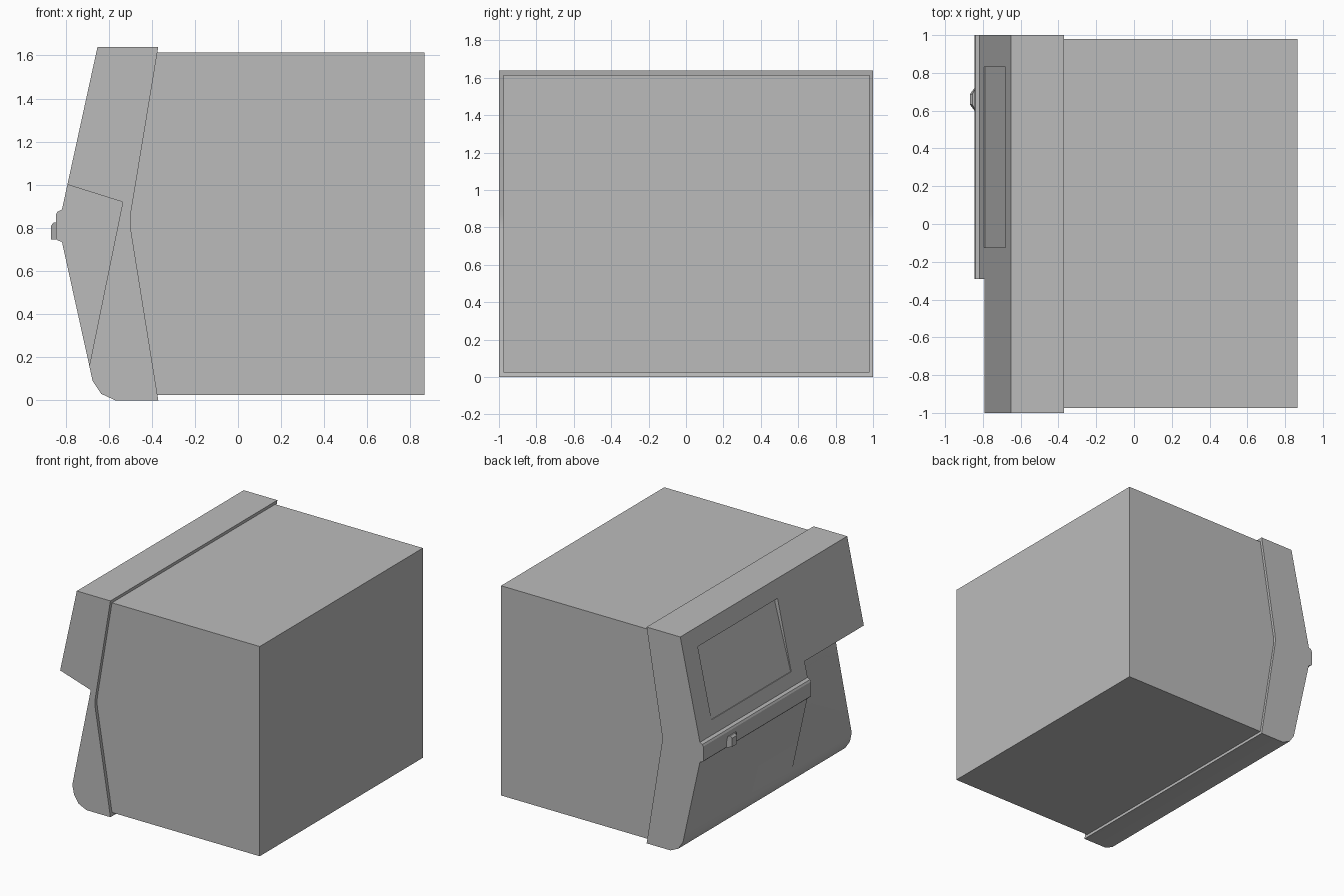
import bpy, bmesh
from math import radians

cube = bpy.data.objects.get("Cube")
if cube:
    bpy.data.objects.remove(cube, do_unlink=True)

grey = bpy.data.materials.new("plain_grey")
grey.use_nodes = True
GREY = (0.5, 0.5, 0.5, 1)
grey.diffuse_color = GREY
grey.node_tree.nodes["Principled BSDF"].inputs["Base Color"].default_value = GREY


def prism(name, profile, y0, y1):
    """Extrude an (x, z) outline along y."""
    bm = bmesh.new()
    face = bm.faces.new([bm.verts.new((x, y0, z)) for x, z in profile])
    ext = bmesh.ops.extrude_face_region(bm, geom=[face])["geom"]
    for v in ext:
        if isinstance(v, bmesh.types.BMVert):
            v.co.y = y1
    bmesh.ops.recalc_face_normals(bm, faces=bm.faces)
    mesh = bpy.data.meshes.new(name)
    bm.to_mesh(mesh)
    bm.free()
    obj = bpy.data.objects.new(name, mesh)
    bpy.context.collection.objects.link(obj)
    mesh.materials.append(grey)
    return obj


def cut(target, cutter):
    """Subtract the cutter, then discard it."""
    mod = target.modifiers.new("cut", 'BOOLEAN')
    mod.operation = 'DIFFERENCE'
    mod.solver = 'EXACT'
    mod.object = cutter
    bpy.context.view_layer.objects.active = target
    bpy.ops.object.modifier_apply(modifier=mod.name)
    bpy.data.objects.remove(cutter, do_unlink=True)


def smooth(obj, angle):
    bpy.ops.object.select_all(action='DESELECT')
    obj.select_set(True)
    bpy.context.view_layer.objects.active = obj
    bpy.ops.object.shade_smooth_by_angle(angle=radians(angle))


# Main housing, with a shallow V front that tucks into the bezel
prism("housing", [(0.865, 0.025), (0.865, 1.615), (-0.375, 1.615),
                  (-0.505, 0.87), (-0.505, 0.8), (-0.375, 0.025)], -0.975, 0.98)

# Bezel: sloping front, rounded lower lip and a grip ridge across the middle
bezel = prism("bezel", [
    (-0.37, 1.64), (-0.652, 1.64), (-0.817, 0.885),
    (-0.838, 0.875), (-0.845, 0.86), (-0.845, 0.75), (-0.838, 0.742), (-0.817, 0.735),
    (-0.69, 0.16), (-0.675, 0.09), (-0.635, 0.03), (-0.57, 0),
    (-0.37, 0), (-0.497, 0.79), (-0.5, 0.83), (-0.497, 0.87)], -1, 1)

# Undercut on the front end of the bezel
cut(bezel, prism("undercut_cutter", [(-0.535, 0.92), (-0.69, 0.16), (-1, 0.16),
                                     (-1, 1.066)], -1.1, -0.29))
# Shallow window recess, deeper toward its top
cut(bezel, prism("window_cutter", [(-0.68, 1.51), (-0.655, 1.49), (-0.79, 0.985),
                                   (-0.9, 0.985), (-0.9, 1.56)], -0.125, 0.83))
smooth(bezel, 25)

# Small thumb catch on the grip ridge
catch = prism("thumb_catch", [(-0.83, 0.745), (-0.868, 0.745), (-0.868, 0.81),
                              (-0.855, 0.825), (-0.83, 0.825)], 0.58, 0.74)
for v in catch.data.vertices:
    if v.co.x < -0.84:
        v.co.y = 0.66 + (v.co.y - 0.66) * 0.35
smooth(catch, 25)
